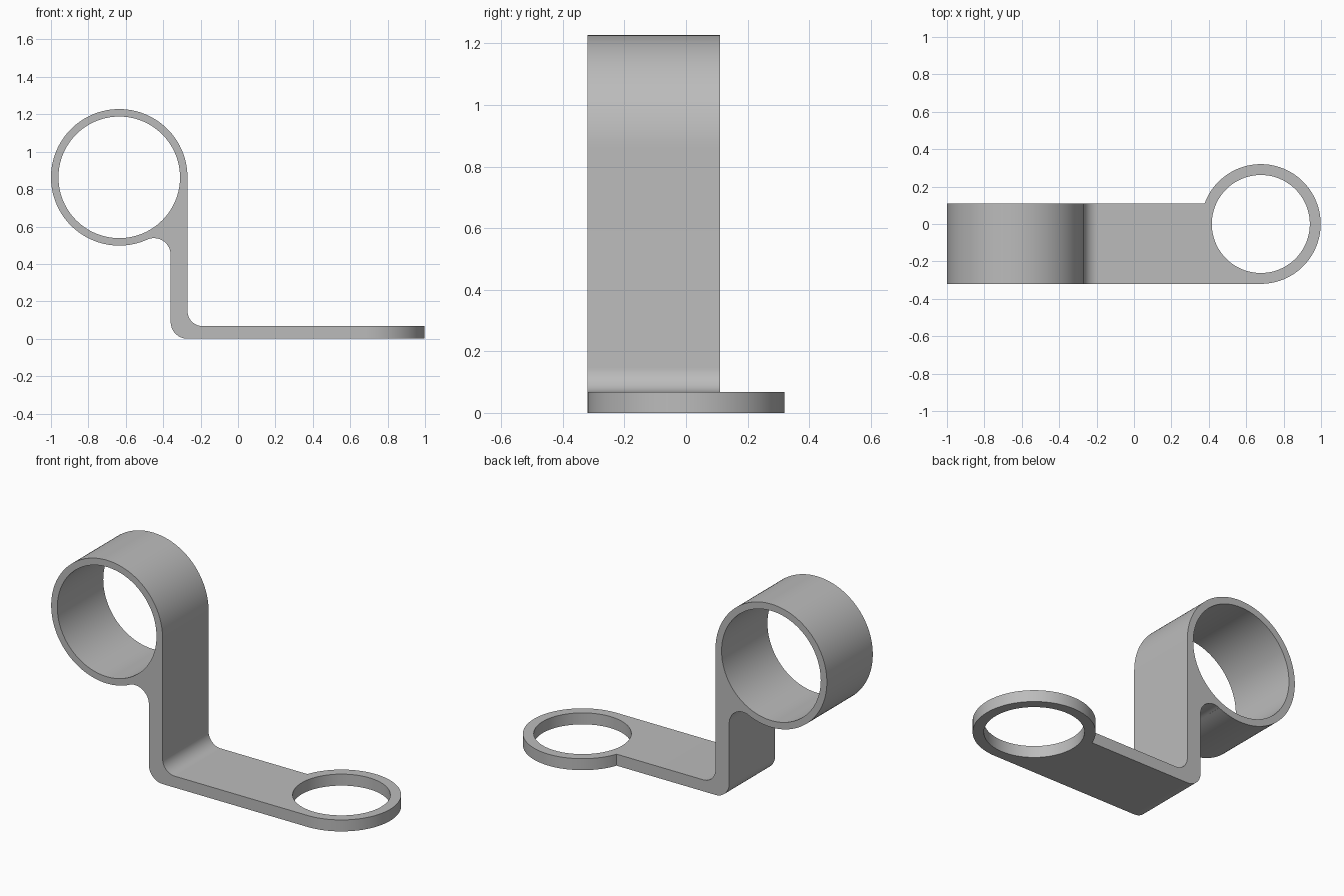
import bpy
import bmesh
from math import sin, cos, asin, atan2, pi, radians
from mathutils import Vector

if "Cube" in bpy.data.objects:
    bpy.data.objects.remove(bpy.data.objects["Cube"], do_unlink=True)

FRONT, BACK = -0.32, 0.11       # depth range of the strap
STEM_L, STEM_R = -0.36, -0.27   # upright strap
THICK = 0.068                   # foot thickness
SEAM = 0.1                      # where bracket profile and foot outline join
CLAMP, CLAMP_R, CLAMP_HOLE = Vector((-0.635, 0.863)), 0.365, 0.325
EYE, EYE_R, EYE_HOLE = Vector((0.678, 0)), 0.32, 0.262


def arc(centre, radius, start, end, steps):
    """Points along an arc, angles in radians."""
    angles = [start + (end - start) * i / steps for i in range(steps + 1)]
    return [Vector((centre[0] + radius * cos(a), centre[1] + radius * sin(a))) for a in angles]


def add_plate(bm, outline, hole, place, shift):
    """Fill an outline with a round hole, then extrude it into a solid."""
    edges = []
    for loop in (outline, hole):
        verts = [bm.verts.new(place(p)) for p in loop]
        edges += [bm.edges.new((v, verts[i - 1])) for i, v in enumerate(verts)]
    filled = bmesh.ops.triangle_fill(bm, edges=edges, use_beauty=True)
    faces = [g for g in filled["geom"] if isinstance(g, bmesh.types.BMFace)]
    grown = bmesh.ops.extrude_face_region(bm, geom=faces, use_keep_orig=True)
    moved = [g for g in grown["geom"] if isinstance(g, bmesh.types.BMVert)]
    bmesh.ops.translate(bm, vec=shift, verts=moved)


bm = bmesh.new()

# Upright bracket: clamp ring, fillet, stem and bend
fillet = Vector((STEM_L - 0.09, 0.448))
toward = fillet - CLAMP
meet = atan2(toward.y, toward.x)
profile = [Vector((SEAM, 0)), Vector((SEAM, THICK))]
profile += arc((STEM_R + 0.08, THICK + 0.08), 0.08, 1.5 * pi, pi, 16)
profile += arc(CLAMP, CLAMP_R, 0, 2 * pi + meet, 96)
profile += arc(fillet, 0.09, pi + meet, 0, 20)
profile += arc((STEM_L + 0.09, 0.09), 0.09, pi, 1.5 * pi, 16)
clamp_hole = arc(CLAMP, CLAMP_HOLE, 0, 2 * pi, 112)[:-1]
add_plate(bm, profile, clamp_hole, lambda p: (p.x, FRONT, p.y), (0, BACK - FRONT, 0))

# Flat foot with its eye ring
outline = [Vector((SEAM, BACK)), Vector((SEAM, FRONT))]
outline += arc(EYE, EYE_R, -pi / 2, pi - asin(BACK / EYE_R), 80)
eye_hole = arc(EYE, EYE_HOLE, 0, 2 * pi, 112)[:-1]
add_plate(bm, outline, eye_hole, lambda p: (p.x, p.y, 0), (0, 0, THICK))

# Open the touching ends and weld the two parts
ends = [f for f in bm.faces if all(abs(v.co.x - SEAM) < 1e-5 for v in f.verts)]
bmesh.ops.delete(bm, geom=ends, context="FACES")
bmesh.ops.remove_doubles(bm, verts=bm.verts, dist=1e-4)
bmesh.ops.recalc_face_normals(bm, faces=bm.faces)

mesh = bpy.data.meshes.new("ring_bracket")
bm.to_mesh(mesh)
bm.free()
bracket = bpy.data.objects.new("ring_bracket", mesh)
bpy.context.collection.objects.link(bracket)

# Plain grey metal
grey = bpy.data.materials.new("grey_metal")
grey.use_nodes = True
colour = (0.5, 0.5, 0.5, 1)
grey.diffuse_color = colour
grey.node_tree.nodes["Principled BSDF"].inputs["Base Color"].default_value = colour
mesh.materials.append(grey)

bpy.ops.object.select_all(action="DESELECT")
bracket.select_set(True)
bpy.context.view_layer.objects.active = bracket
bpy.ops.object.shade_smooth_by_angle(angle=radians(30))
